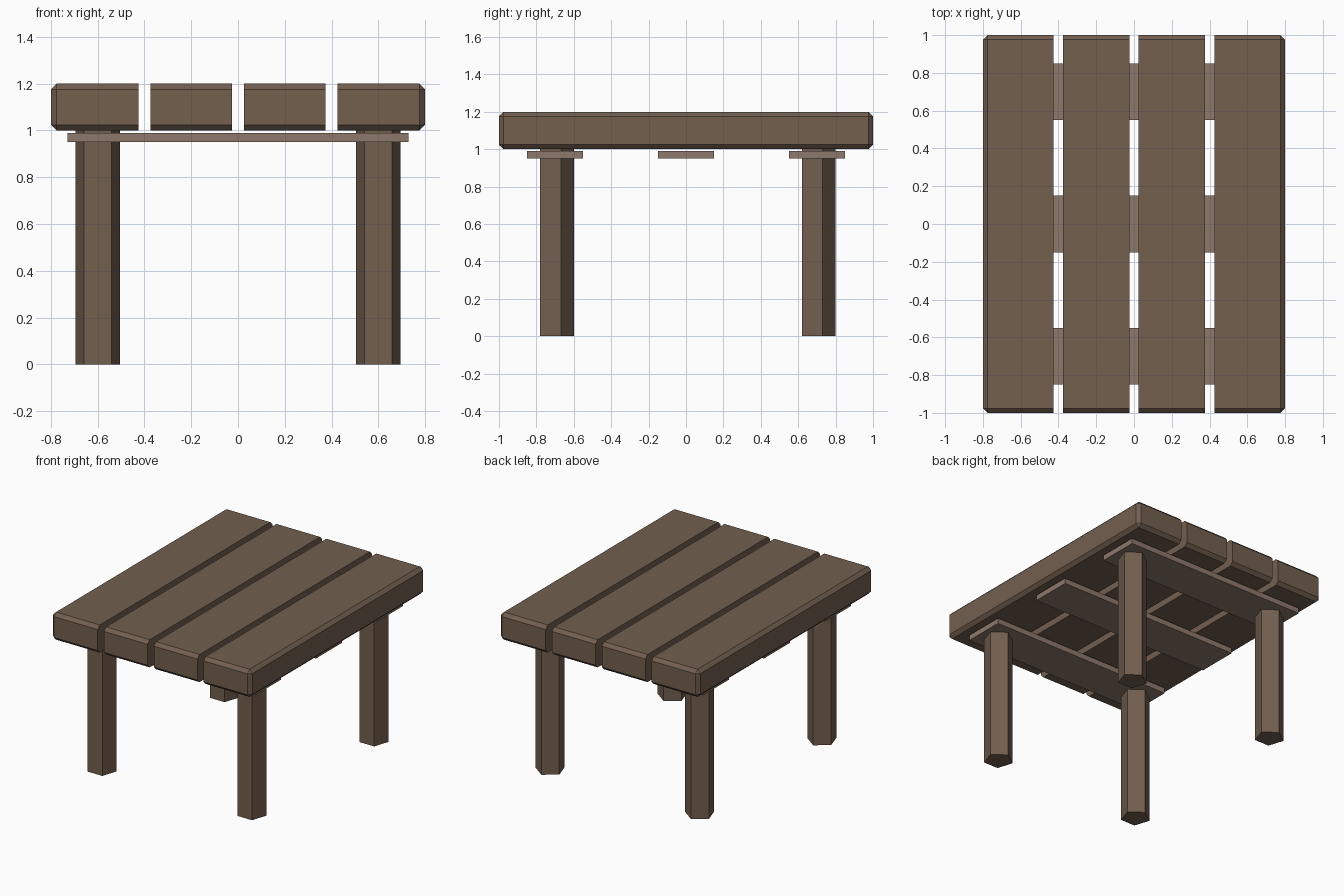
import bpy, bmesh
from math import pi
from mathutils import Matrix, Vector

if "Cube" in bpy.data.objects:
    bpy.data.objects.remove(bpy.data.objects["Cube"])


def material(name, color):
    mat = bpy.data.materials.new(name)
    mat.diffuse_color = (*color, 1)
    mat.use_nodes = True
    mat.node_tree.nodes["Principled BSDF"].inputs["Base Color"].default_value = mat.diffuse_color
    return mat


wood = material("wood", (0.17, 0.115, 0.078))
pale_wood = material("pale_wood", (0.27, 0.19, 0.15))


def add_object(name, bm, mat):
    bmesh.ops.recalc_face_normals(bm, faces=bm.faces)
    mesh = bpy.data.meshes.new(name)
    bm.to_mesh(mesh)
    bm.free()
    mesh.materials.append(mat)
    obj = bpy.data.objects.new(name, mesh)
    bpy.context.collection.objects.link(obj)
    return obj


def box(size, centre):
    bm = bmesh.new()
    bmesh.ops.create_cube(bm, size=1, matrix=Matrix.Translation(centre) @ Matrix.Diagonal((*size, 1)))
    return bm


def cut(bm, x, keep_right):
    # slice at x, drop one side and cap the opening
    res = bmesh.ops.bisect_plane(
        bm, geom=bm.verts[:] + bm.edges[:] + bm.faces[:],
        plane_co=(x, 0, 0), plane_no=(1, 0, 0),
        clear_inner=keep_right, clear_outer=not keep_right)
    edges = [e for e in res["geom_cut"] if isinstance(e, bmesh.types.BMEdge)]
    bmesh.ops.contextual_create(bm, geom=edges)


# Planks: one chamfered table-top slab, sliced lengthwise so inner edges stay square
GAP = 0.05
for i in range(4):
    bm = box((1.6, 2.0, 0.2), (0, 0, 1.1))
    bmesh.ops.bevel(bm, geom=bm.edges[:], offset=0.024, segments=1, affect='EDGES')
    left = -0.8 + 0.4 * i
    if i > 0:
        cut(bm, left + GAP / 2, True)
    if i < 3:
        cut(bm, left + 0.4 - GAP / 2, False)
    add_object(f"plank_{i + 1}", bm, wood)

# Battens under the planks
for name, y in (("front", -0.7), ("middle", 0), ("back", 0.7)):
    add_object(f"{name}_batten", box((1.46, 0.3, 0.04), (0, y, 0.97)), pale_wood)

# Five-sided legs, flat side towards the front
for y_name, y in (("front", -0.7), ("back", 0.7)):
    for x_name, x in (("left", -0.6), ("right", 0.6)):
        bm = bmesh.new()
        bmesh.ops.create_cone(bm, cap_ends=True, segments=5, radius1=0.1, radius2=0.1, depth=1.0)
        # turn so that one corner points to the back
        v = max(bm.verts, key=lambda p: p.co.y)
        turn = Vector((v.co.x, v.co.y)).angle_signed(Vector((0, 1)))
        bmesh.ops.transform(bm, verts=bm.verts,
                            matrix=Matrix.Translation((x, y, 0.5)) @ Matrix.Rotation(-turn, 4, 'Z'))
        add_object(f"{y_name}_{x_name}_leg", bm, wood)
